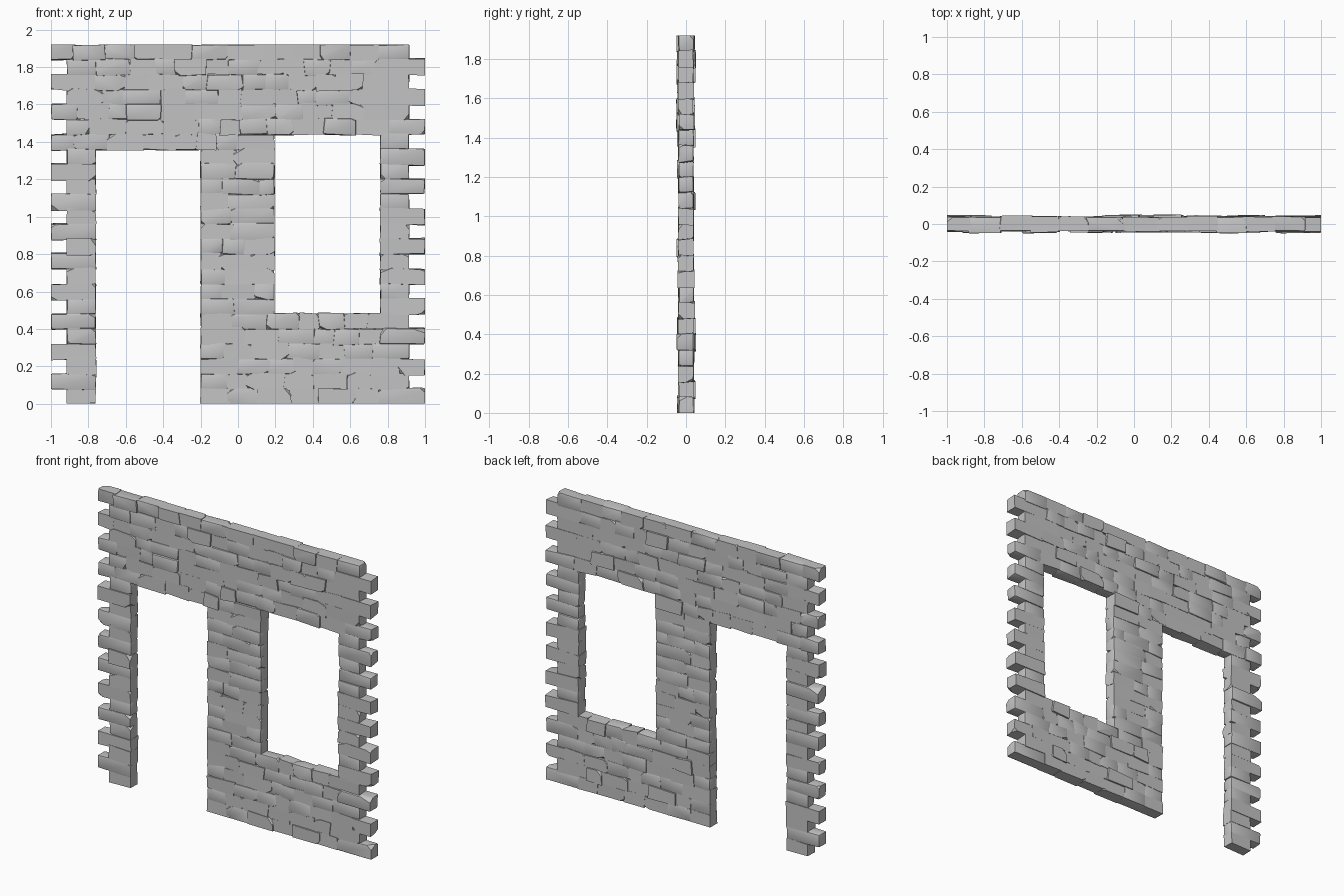
import bpy, bmesh, random
from mathutils import Vector

random.seed(7)
if "Cube" in bpy.data.objects:
    bpy.data.objects.remove(bpy.data.objects["Cube"])

COURSES, PITCH = 24, 0.08
HEIGHT = COURSES * PITCH
SHORT = 0.915                      # wall end where a course has no tooth
DOOR = (-0.76, -0.2, 0, 17)        # x range, first course, course above
WINDOW = (0.195, 0.76, 6, 18)
CORE = 0.027                       # half thickness behind the joints

# Stone material
stone = bpy.data.materials.new("grey stone")
stone.use_nodes = True
grey = (0.55, 0.55, 0.55, 1)
stone.diffuse_color = grey
bsdf = stone.node_tree.nodes["Principled BSDF"]
bsdf.inputs["Base Color"].default_value = grey
bsdf.inputs["Roughness"].default_value = 0.9


def add_box(bm, x0, x1, y0, y1, z0, z1):
    verts = bmesh.ops.create_cube(bm, size=1)["verts"]
    for v in verts:
        v.co = Vector((x0 if v.co.x < 0 else x1,
                       y0 if v.co.y < 0 else y1,
                       z0 if v.co.z < 0 else z1))
    return verts


def finish(bm, name):
    bmesh.ops.recalc_face_normals(bm, faces=bm.faces)
    mesh = bpy.data.meshes.new(name)
    bm.to_mesh(mesh)
    bm.free()
    mesh.materials.append(stone)
    obj = bpy.data.objects.new(name, mesh)
    bpy.context.collection.objects.link(obj)
    bpy.ops.object.select_all(action="DESELECT")
    obj.select_set(True)
    bpy.context.view_layer.objects.active = obj
    bpy.ops.object.shade_smooth_by_angle(angle=0.5)


def chip(bm, corner, signs, size):
    # Slice one corner off a stone and close the cut
    normal = Vector((signs[0] * random.uniform(0.3, 1),
                     signs[1] * random.uniform(0.5, 1),
                     signs[2] * random.uniform(0.5, 1.3))).normalized()
    bmesh.ops.bisect_plane(bm, geom=bm.verts[:] + bm.edges[:] + bm.faces[:],
                           plane_co=corner - normal * size,
                           plane_no=normal, clear_outer=True)
    rim = [e for e in bm.edges if e.is_boundary]
    if rim:
        bmesh.ops.holes_fill(bm, edges=rim, sides=0)


def depth():
    return random.choice((0.037, 0.037, 0.038, 0.04, random.uniform(0.038, 0.05)))


def add_stone(target, x0, x1, z0, z1, free0, free1):
    bm = bmesh.new()
    verts = add_box(bm, x0, x1, -depth(), depth(), z0, z1)
    # Uneven joints; free ends and the outer faces stay straighter
    for v in verts:
        end_free = free0 if v.co.x < (x0 + x1) / 2 else free1
        v.co.x += random.uniform(-1, 1) * (0.003 if end_free else 0.008)
        v.co.y += random.uniform(-0.002, 0.002)
        v.co.z += random.uniform(-0.007, 0.007)
    if random.random() < 0.45:
        bmesh.ops.bevel(bm, geom=bm.edges[:], offset=random.uniform(0.003, 0.008),
                        segments=2, profile=0.5, affect="EDGES")
    for _ in range(random.choice((0, 1, 1, 2, 3))):
        s = [random.choice((-1, 1)) for _ in range(3)]
        corner = Vector((x1 if s[0] > 0 else x0, s[1] * 0.037, z1 if s[2] > 0 else z0))
        chip(bm, corner, s, random.uniform(0.006, 0.018))
    for v in bm.verts:
        v.co.x = min(1, max(-1, v.co.x))
        v.co.z = min(HEIGHT, max(0, v.co.z))
    temp = bpy.data.meshes.new("stone_temp")
    bm.to_mesh(temp)
    bm.free()
    target.from_mesh(temp)
    bpy.data.meshes.remove(temp)


def spans(row):
    # Solid stretches of one course, between the openings
    left = -1 if row % 2 else -SHORT
    right = SHORT if row % 2 else 1
    result = []
    for x0, x1, first, above in (DOOR, WINDOW):
        if first <= row < above:
            result.append((left, x0))
            left = x1
    return result + [(left, right)]


# Stone courses, with alternating teeth at both ends
for row in range(COURSES):
    course = bmesh.new()
    z0 = row * PITCH
    for start, end in spans(row):
        cuts = [start]
        while end - cuts[-1] > 0.27:
            cuts.append(cuts[-1] + random.uniform(0.1, 0.2))
        cuts.append(end)
        for a, b in zip(cuts, cuts[1:]):
            free0, free1 = a == start, b == end
            add_stone(course, a - (0 if free0 else 0.004), b + (0 if free1 else 0.004),
                      z0 - 0.003, z0 + PITCH + 0.003, free0, free1)
    finish(course, f"stone_course_{row + 1:02d}")

# Recessed mortar core filling the joints
core = bmesh.new()
for row in range(COURSES):
    for start, end in spans(row):
        x0 = max(start, -SHORT) + 0.008
        x1 = min(end, SHORT) - 0.008
        low = 0.008 if row in (0, DOOR[3], WINDOW[3]) else 0
        high = 0.008 if row in (WINDOW[2] - 1, COURSES - 1) else 0
        add_box(core, x0, x1, -CORE, CORE, row * PITCH + low, (row + 1) * PITCH - high)
finish(core, "mortar_core")
